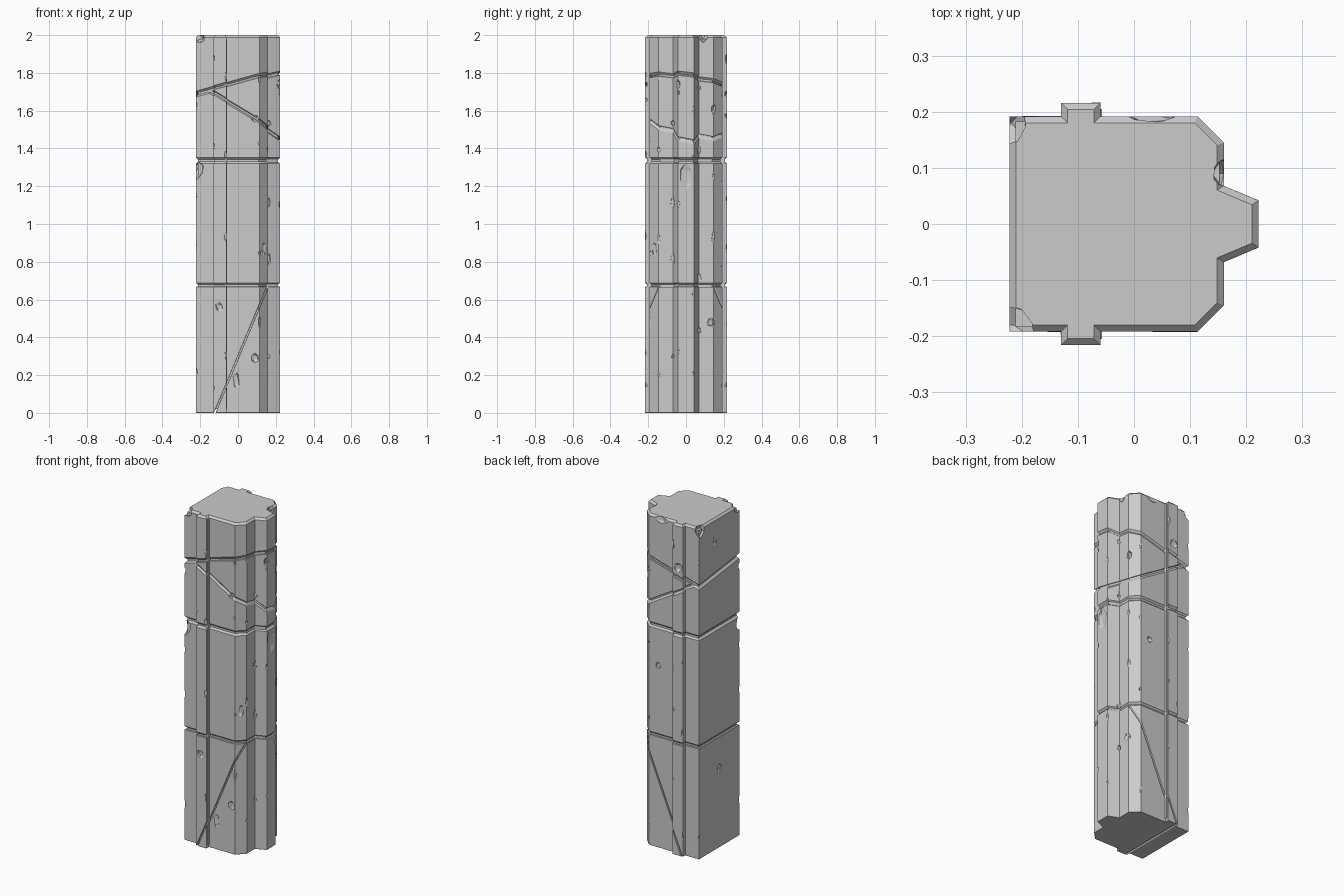
import bpy, bmesh, random
from mathutils import Vector, Matrix

random.seed(4)
if "Cube" in bpy.data.objects:
    bpy.data.objects.remove(bpy.data.objects["Cube"], do_unlink=True)

stone = bpy.data.materials.new("grey stone")
stone.use_nodes = True
GREY = (0.6, 0.6, 0.6, 1)
stone.diffuse_color = GREY
stone.node_tree.nodes["Principled BSDF"].inputs["Base Color"].default_value = GREY

# Half of the column cross-section, mirrored across y
half = [(.222, .042), (.16, .068), (.16, .145), (.113, .192), (-.06, .192),
        (-.06, .216), (-.13, .216), (-.13, .192), (-.222, .192)]
profile = half + [(x, -y) for x, y in reversed(half)]


def make_object(name, bm):
    mesh = bpy.data.meshes.new(name)
    bm.to_mesh(mesh)
    bm.free()
    mesh.materials.append(stone)
    obj = bpy.data.objects.new(name, mesh)
    bpy.context.collection.objects.link(obj)
    return obj


def prism(z0, z1, scale=1.0):
    bm = bmesh.new()
    face = bm.faces.new([bm.verts.new((x * scale, y * scale, z0)) for x, y in profile])
    top = bmesh.ops.extrude_face_region(bm, geom=[face])["geom"]
    bmesh.ops.translate(bm, vec=(0, 0, z1 - z0),
                        verts=[g for g in top if isinstance(g, bmesh.types.BMVert)])
    bmesh.ops.recalc_face_normals(bm, faces=bm.faces)
    return bm


def cut(bm, point, normal, gap=0.004):
    """Keep the side behind the plane and close the cut."""
    n = Vector(normal).normalized()
    res = bmesh.ops.bisect_plane(bm, geom=bm.verts[:] + bm.edges[:] + bm.faces[:],
                                 plane_co=Vector(point) - n * gap, plane_no=n, clear_outer=True)
    edges = [g for g in res["geom_cut"] if isinstance(g, bmesh.types.BMEdge)]
    bmesh.ops.contextual_create(bm, geom=edges)
    bmesh.ops.recalc_face_normals(bm, faces=bm.faces)


def block(name, z0, z1, cuts=()):
    """Stone piece with worn rims around its end and cut faces."""
    bm = prism(z0, z1)
    for point, normal in cuts:
        cut(bm, point, normal)
    rims = [e for e in bm.edges if len(e.link_faces) == 2
            and any(abs(f.normal.z) > .2 or len(f.verts) > 8 for f in e.link_faces)]
    bmesh.ops.bevel(bm, geom=rims, offset=0.012, segments=1, affect='EDGES', clamp_overlap=True)
    return make_object(name, bm)


def flip(plane):
    return plane[0], tuple(-c for c in plane[1])


# Crack planes
low_crack = ((.015, 0, .33), (-.67, 0, .28))
high_crack = ((0, 0, 1.727), (-.28, .12, 1))
mid_crack = ((0, 0, 1.58), (.6, .2, 1))

blocks = [
    block("lower_block_left_piece", 0, .668, [low_crack]),
    block("lower_block_right_piece", 0, .668, [flip(low_crack)]),
    block("middle_block", .676, 1.332),
    block("upper_block_base", 1.34, 2, [high_crack, mid_crack]),
    block("upper_block_wedge", 1.34, 2, [high_crack, flip(mid_crack)]),
    block("upper_block_cap", 1.34, 2, [flip(high_crack)]),
]
make_object("inner_core", prism(.02, 1.98, .95))

# Chips: (position, size)
chips = [
    ((.145, -.172, .87), (.02, .02, .05)), ((-.1, -.22, .56), (.025, .016, .03)),
    ((.09, -.197, .29), (.025, .016, .03)), ((.09, -.197, 1.56), (.03, .014, .025)),
    ((-.215, -.19, 1.29), (.04, .03, .05)), ((.165, .13, .48), (.016, .02, .03)),
    ((.225, 0, 1.25), (.014, .04, .08)), ((-.227, 0, .48), (.016, .022, .03)),
    ((-.227, .04, 1.87), (.014, .02, .04)), ((-.22, .18, 1.99), (.035, .045, .05)),
    ((-.215, -.18, 1.99), (.045, .04, .04)), ((.16, .09, 1.995), (.02, .03, .04)),
    ((.03, .195, 1.99), (.05, .014, .03)), ((.16, .15, 1.61), (.02, .02, .03)),
    ((-.1, .22, 1.74), (.03, .018, .03)), ((.05, .196, 1.1), (.02, .012, .025)),
    ((-.01, -.2, .17), (.02, .016, .06)), ((.22, -.045, 1.74), (.015, .015, .03)),
]
# Small wear scattered along the vertical corners
corners = [(x, y) for x, y in profile if x < -.2 or x > .1 or abs(y) > .2]
for x, y in corners:
    for k in range(4):
        z = .12 + .47 * k + random.uniform(0, .38)
        chips.append(((x * 1.02, y * 1.02, z),
                      (random.uniform(.008, .015), random.uniform(.008, .015),
                       random.uniform(.015, .045))))

bm = bmesh.new()
for pos, size in chips:
    verts = bmesh.ops.create_icosphere(bm, subdivisions=1, radius=1)["verts"]
    for v in verts:
        v.co *= random.uniform(.8, 1.15)
    bmesh.ops.transform(bm, verts=verts,
                        matrix=Matrix.Translation(pos) @ Matrix.Diagonal((*size, 1)))
cutter = make_object("chip_cutter", bm)
cutter.hide_render = True

for obj in blocks:
    mod = obj.modifiers.new("chips", 'BOOLEAN')
    mod.operation = 'DIFFERENCE'
    mod.solver = 'EXACT'
    mod.use_self = True
    mod.object = cutter
bpy.context.view_layer.update()
graph = bpy.context.evaluated_depsgraph_get()
carved = [bpy.data.meshes.new_from_object(o.evaluated_get(graph)) for o in blocks]
for obj, mesh in zip(blocks, carved):
    obj.modifiers.clear()
    obj.data = mesh
bpy.data.objects.remove(cutter, do_unlink=True)
